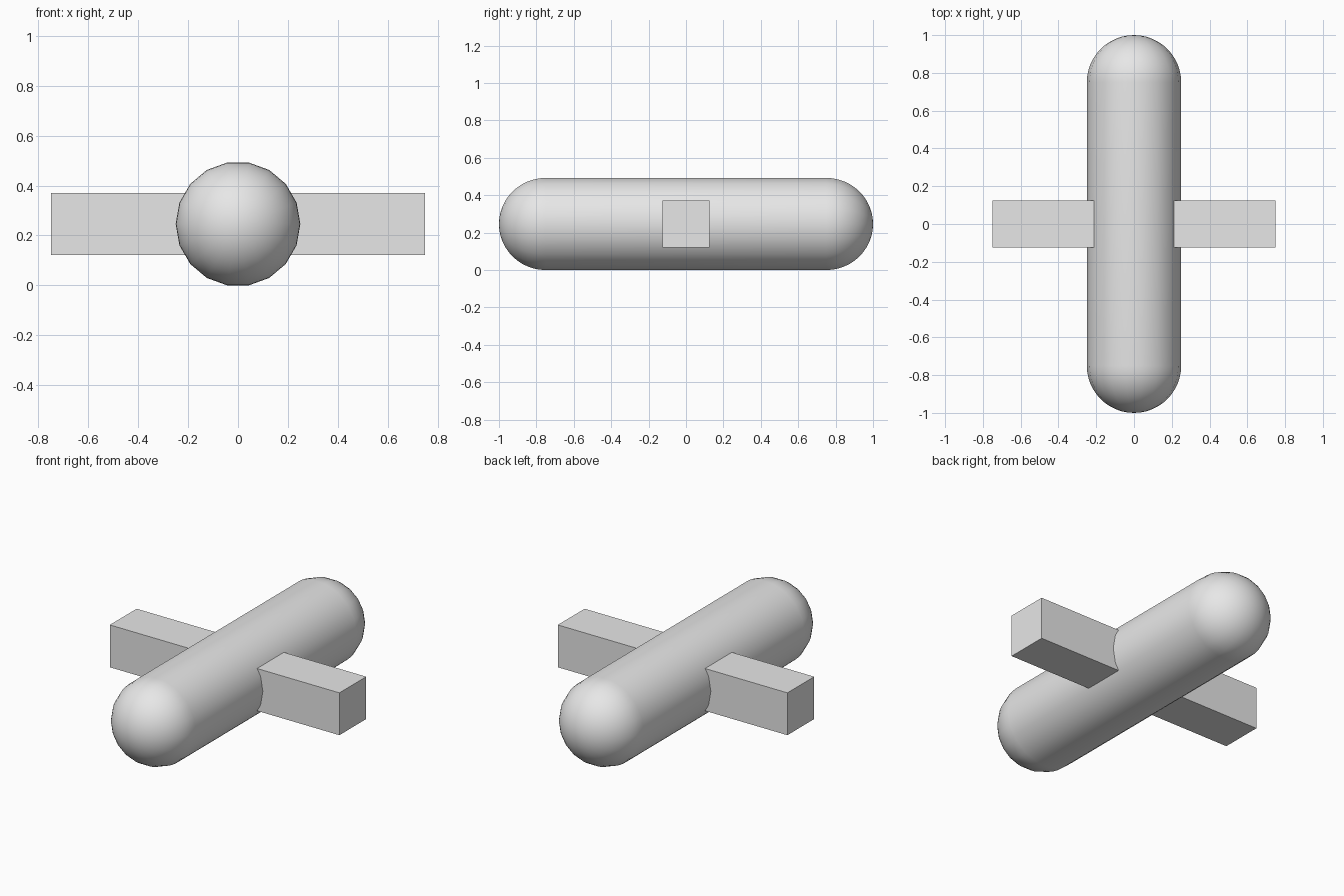
import bpy, bmesh
from math import pi, sin, cos, radians

cube = bpy.data.objects.get("Cube")
if cube:
    bpy.data.objects.remove(cube, do_unlink=True)

RADIUS, SIDES, RINGS = 0.25, 18, 12
HALF_STRAIGHT = 0.75
AXIS_Z = RADIUS * cos(pi / SIDES)   # flat facet rests on the ground

grey = bpy.data.materials.new("plain grey")
grey.use_nodes = True
colour = (0.8, 0.8, 0.8, 1)
grey.diffuse_color = colour
grey.node_tree.nodes["Principled BSDF"].inputs["Base Color"].default_value = colour


def add_part(name, bm):
    bmesh.ops.recalc_face_normals(bm, faces=bm.faces)
    mesh = bpy.data.meshes.new(name)
    bm.to_mesh(mesh)
    bm.free()
    mesh.materials.append(grey)
    obj = bpy.data.objects.new(name, mesh)
    obj.location.z = AXIS_Z
    bpy.context.collection.objects.link(obj)
    return obj


# Round-ended body: capsule profile spun around the y axis
bm = bmesh.new()
arc = [i * pi / 2 / RINGS for i in range(RINGS + 1)]
profile = [(RADIUS * sin(a), -HALF_STRAIGHT - RADIUS * cos(a)) for a in arc]
profile += [(x, -y) for x, y in reversed(profile)]
verts = [bm.verts.new((x, y, 0)) for x, y in profile]
edges = [bm.edges.new(pair) for pair in zip(verts, verts[1:])]
bmesh.ops.spin(bm, geom=verts + edges, cent=(0, 0, 0), axis=(0, 1, 0),
               angle=2 * pi, steps=SIDES)
bmesh.ops.remove_doubles(bm, verts=bm.verts, dist=0.0001)
body = add_part("body", bm)
bpy.ops.object.select_all(action="DESELECT")
body.select_set(True)
bpy.context.view_layer.objects.active = body
bpy.ops.object.shade_smooth_by_angle(angle=radians(35))

# Square crossbar through the middle
bm = bmesh.new()
bmesh.ops.create_cube(bm, size=1)
bmesh.ops.scale(bm, vec=(1.5, 0.25, 0.25), verts=bm.verts)
add_part("crossbar", bm)
